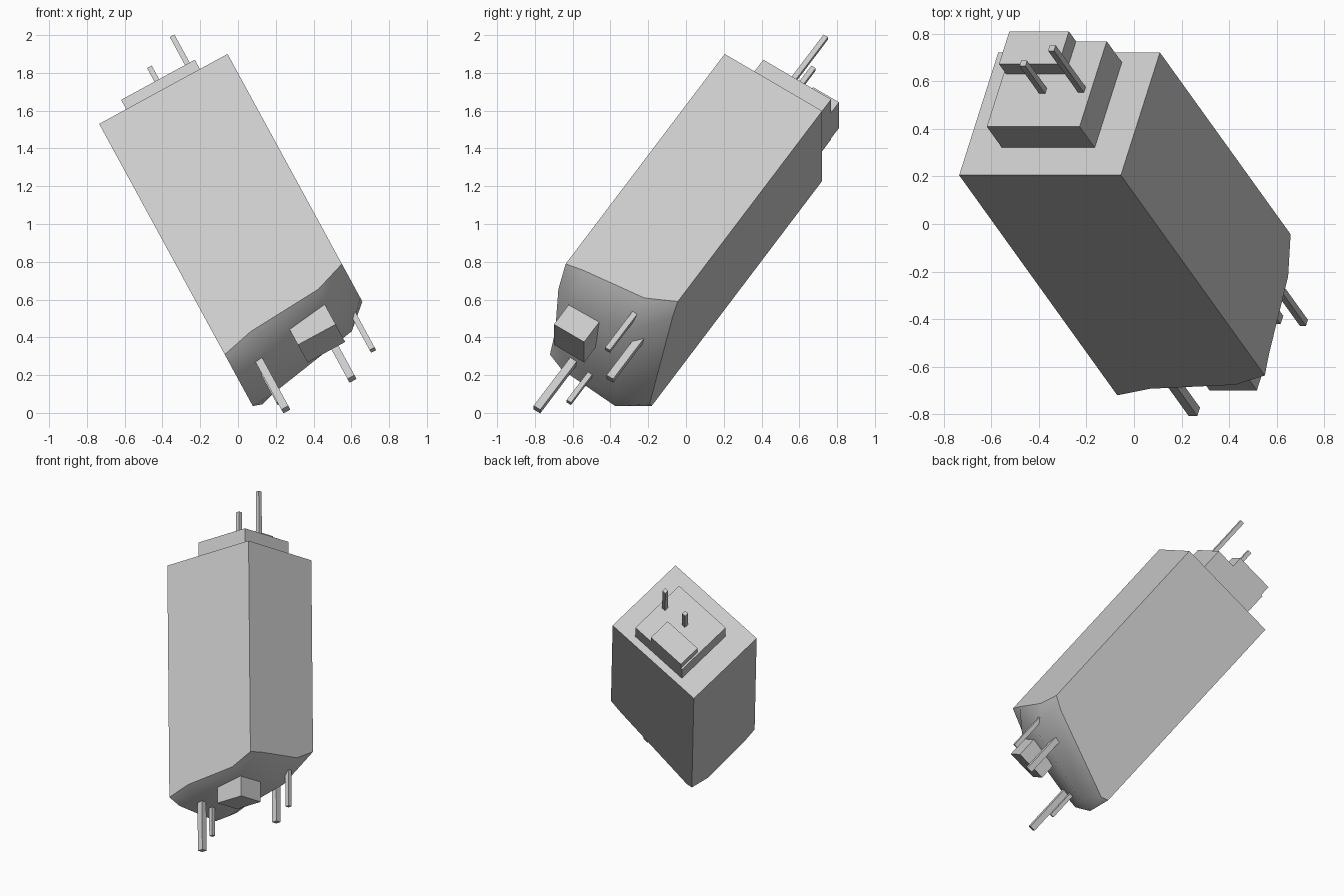
import bpy, bmesh, math
from mathutils import Vector, Matrix

if "Cube" in bpy.data.objects:
    bpy.data.objects.remove(bpy.data.objects["Cube"], do_unlink=True)

mat = bpy.data.materials.new("light_grey")
mat.use_nodes = True
GREY = (0.6, 0.6, 0.6, 1)
mat.diffuse_color = GREY
mat.node_tree.nodes["Principled BSDF"].inputs["Base Color"].default_value = GREY

# Tilted frame: local x = width, y = depth, z = long axis, origin at a top corner
across = Vector((0.878, 0, 0.478)).normalized()
depth = Vector((0.266, 0.83, -0.484))
depth = (depth - across * depth.dot(across)).normalized()
axis = across.cross(depth)
FRAME = Matrix((across, depth, axis)).transposed().to_4x4()
FRAME.translation = (-0.735, 0.205, 1.53)
WIDTH, DEPTH = 0.774, 0.62


def finish(name, bm):
    bmesh.ops.recalc_face_normals(bm, faces=bm.faces)
    me = bpy.data.meshes.new(name)
    bm.to_mesh(me)
    bm.free()
    me.materials.append(mat)
    ob = bpy.data.objects.new(name, me)
    ob.matrix_world = FRAME
    bpy.context.collection.objects.link(ob)
    return ob


def box(name, x, y, z):
    bm = bmesh.new()
    bmesh.ops.create_cube(bm, size=1)
    for v in bm.verts:
        v.co = [r[0] if c < 0 else r[1] for c, r in zip(v.co, (x, y, z))]
    return finish(name, bm)


def pin(name, x, y, width, z):
    h = width / 2
    return box(name, (x - h, x + h), (y - h, y + h), z)


# Body: box with a domed lower end, rows of (x, length) from front to back
rows = (
    (0.0, ((0, 1.67), (0.18, 1.62), (0.6, 1.59), (WIDTH, 1.52))),
    (0.1, ((0, 1.71), (0.15, 1.70), (0.62, 1.63), (WIDTH, 1.50))),
    (0.46, ((0, 1.737), (0.12, 1.73), (0.65, 1.62), (WIDTH, 1.46))),
    (DEPTH, ((0, 1.63), (0.05, 1.65), (0.68, 1.43), (WIDTH, 1.38))),
)
bm = bmesh.new()
grid = [[bm.verts.new((x, y, -t)) for x, t in row] for y, row in rows]
for a, b in zip(grid, grid[1:]):
    for i in range(3):
        bm.faces.new((a[i], a[i + 1], b[i + 1], b[i]))
top = [bm.verts.new((x, y, 0)) for x, y in ((0, 0), (WIDTH, 0), (WIDTH, DEPTH), (0, DEPTH))]
bm.faces.new(top)
rims = (grid[0], [r[-1] for r in grid], grid[-1][::-1], [r[0] for r in grid][::-1])
for i, rim in enumerate(rims):
    bm.faces.new([top[i]] + rim + [top[(i + 1) % 4]])
body = finish("body", bm)
bpy.context.view_layer.objects.active = body
body.select_set(True)
bpy.ops.object.shade_smooth_by_angle(angle=math.radians(40))

# Cap and raised block on the upper end
box("cap", (0.163, 0.607), (0.139, 0.57), (-0.01, 0.16))
box("cap_block", (0.175, 0.46), (0.405, 0.57), (0.1, 0.235))

# Upper pins
pin("upper_pin_long", 0.562, 0.325, 0.028, (0.1, 0.477))
pin("upper_pin_short", 0.378, 0.319, 0.028, (0.1, 0.369))

# Lower block and pins
box("lower_block", (0.365, 0.592), (0.095, 0.287), (-1.775, -1.5))
for name, x, y, w, length in (
    ("lower_pin_front", 0.145, 0.17, 0.042, 2.05),
    ("lower_pin_middle", 0.132, 0.283, 0.028, 1.915),
    ("lower_pin_back", 0.53, 0.505, 0.042, 1.857),
    ("lower_pin_side", 0.70, 0.45, 0.03, 1.796),
):
    pin(name, x, y, w, (-length, -1.4))
